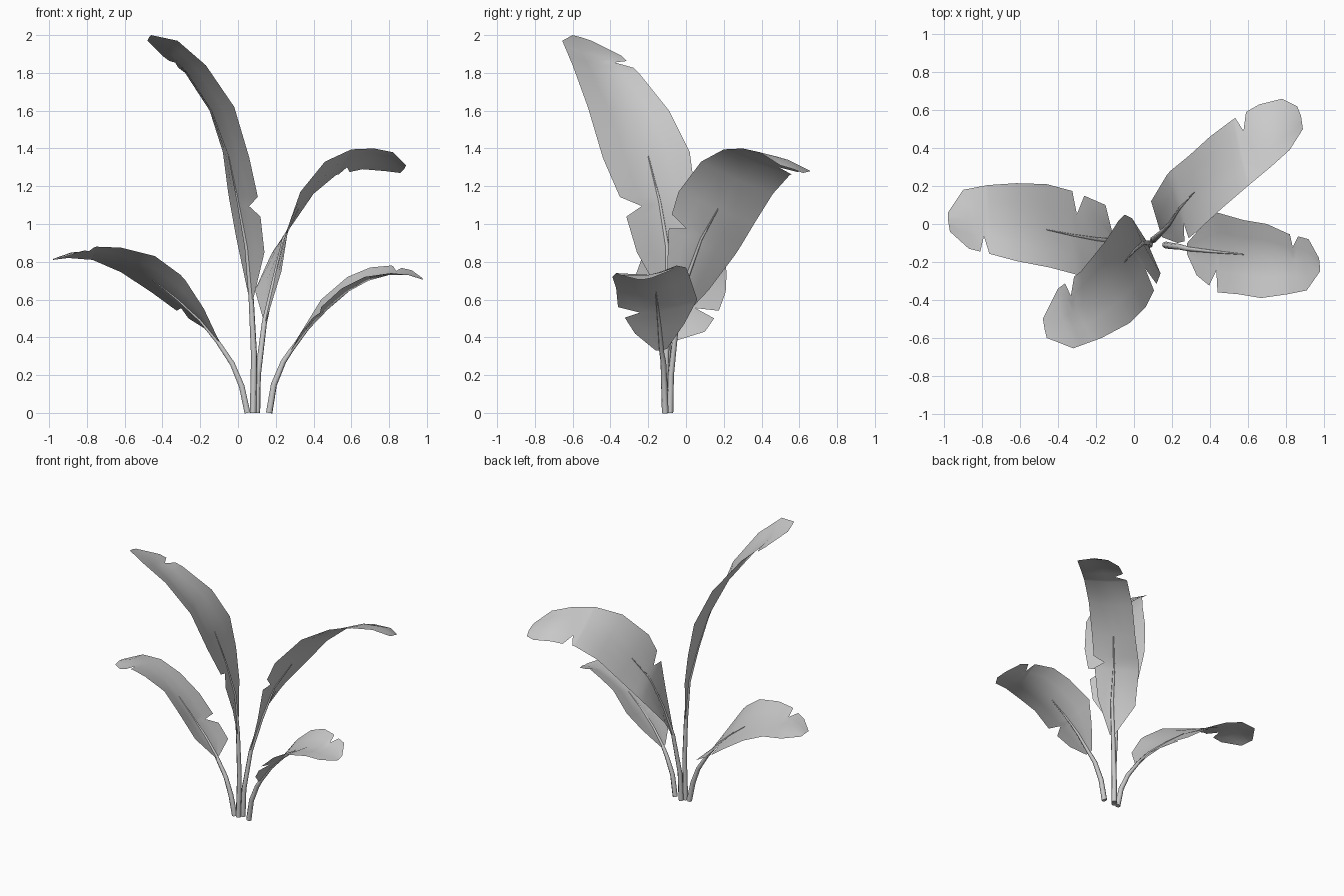
import bpy, math
from mathutils import Vector


def along(pts, t):
    """Point at fractional station t of a guide line."""
    i = min(int(t), len(pts) - 2)
    return Vector(pts[i]).lerp(Vector(pts[i + 1]), t - i)


def shade(obj, angle):
    bpy.ops.object.select_all(action='DESELECT')
    obj.select_set(True)
    bpy.context.view_layer.objects.active = obj
    bpy.ops.object.shade_smooth_by_angle(angle=math.radians(angle))


def leaf(name, left, rib, right, left_tear, right_tear):
    """Loft a blade between left margin, midrib and right margin, with one tear per side."""
    ts = {float(i) for i in range(len(rib))}
    for t in (left_tear, right_tear):
        ts = {s for s in ts if abs(s - t) > 0.12}
        ts |= {t - 0.2, t, t + 0.2}
    ts = sorted(ts)
    verts, faces = [], []
    for t in ts:
        m = along(rib, t)
        dl, dr = along(left, t) - m, along(right, t) - m
        kl = 0.5 if t == left_tear else 1
        kr = 0.5 if t == right_tear else 1
        verts += [m + dl * kl, m + dl * kl * 0.5, m, m + dr * kr * 0.5, m + dr * kr]
    for r in range(len(ts) - 1):
        for c in range(4):
            a = r * 5 + c
            faces.append((a, a + 1, a + 6, a + 5))
    me = bpy.data.meshes.new(name)
    me.from_pydata(verts, [], faces)
    me.update()
    obj = bpy.data.objects.new(name, me)
    bpy.context.collection.objects.link(obj)
    shade(obj, 60)


def stem(name, foot, rib):
    """Tapered stalk running from the ground into the midrib under the blade."""
    pts = foot + rib[:4]
    cu = bpy.data.curves.new(name, 'CURVE')
    cu.dimensions = '3D'
    cu.bevel_depth = 0.018
    cu.bevel_resolution = 1
    cu.use_fill_caps = True
    sp = cu.splines.new('POLY')
    sp.points.add(len(pts) - 1)
    for i, p in enumerate(pts):
        sp.points[i].co = (*p, 1)
        sp.points[i].radius = 1 - 0.85 * (i / (len(pts) - 1)) ** 1.5
    obj = bpy.data.objects.new(name, cu)
    bpy.context.collection.objects.link(obj)
    bpy.ops.object.select_all(action='DESELECT')
    obj.select_set(True)
    bpy.context.view_layer.objects.active = obj
    bpy.ops.object.convert(target='MESH')
    shade(bpy.context.object, 70)


# low leaf arching to the left
rib = [(-.11, -.09, .38), (-.20, -.08, .49), (-.32, -.06, .60), (-.46, -.03, .71),
       (-.62, 0, .80), (-.76, .02, .84), (-.88, .03, .85), (-.98, .02, .815)]
leaf("left_leaf",
     [(-.10, -.11, .38), (-.18, -.24, .55), (-.29, -.27, .72), (-.44, -.23, .83),
      (-.62, -.195, .875), (-.75, -.16, .88), (-.87, -.13, .84), (-.97, -.04, .81)],
     rib,
     [(-.11, -.06, .38), (-.15, .10, .43), (-.31, .17, .53), (-.46, .21, .64),
      (-.62, .215, .745), (-.77, .205, .81), (-.90, .18, .82), (-.98, .06, .81)],
     5.3, 1.9)
stem("left_stem", [(.05, -.11, 0), (.02, -.11, .14), (-.03, -.10, .26)], rib)

# tall leaf leaning forward
rib = [(.07, -.10, .60), (.045, -.10, .88), (0, -.14, 1.12), (-.05, -.20, 1.36),
       (-.14, -.30, 1.60), (-.27, -.42, 1.80), (-.38, -.50, 1.93), (-.47, -.56, 1.99)]
leaf("tall_leaf",
     [(.08, -.12, .60), (.14, -.26, .85), (.11, -.34, 1.12), (.06, -.44, 1.35),
      (-.02, -.52, 1.62), (-.17, -.60, 1.84), (-.32, -.655, 1.97), (-.46, -.60, 2.0)],
     rib,
     [(.06, -.08, .60), (-.01, .03, .93), (-.05, .05, 1.15), (-.08, .02, 1.38),
      (-.15, -.09, 1.60), (-.28, -.25, 1.80), (-.40, -.34, 1.89), (-.48, -.50, 1.97)],
     1.9, 5.5)
stem("tall_stem", [(.08, -.11, 0), (.085, -.105, .3)], rib)

# middle leaf arching to the back right
rib = [(.14, -.05, .48), (.19, 0, .70), (.24, .08, .92), (.32, .17, 1.08), (.43, .28, 1.23),
       (.55, .38, 1.32), (.69, .47, 1.36), (.80, .54, 1.34), (.88, .57, 1.29)]
leaf("back_leaf",
     [(.135, -.03, .49), (.09, .12, .65), (.18, .27, .85), (.29, .36, 1.0), (.40, .46, 1.16),
      (.52, .55, 1.26), (.66, .63, 1.29), (.78, .66, 1.28), (.86, .62, 1.27)],
     rib,
     [(.15, -.07, .49), (.23, -.10, .75), (.27, -.09, 1.0), (.33, -.04, 1.17), (.46, .08, 1.33),
      (.60, .20, 1.395), (.72, .30, 1.40), (.82, .39, 1.38), (.89, .50, 1.31)],
     5.3, 2.1)
stem("back_stem", [(.10, -.085, 0), (.105, -.08, .2)], rib)

# low leaf arching to the right
rib = [(.28, -.13, .33), (.37, -.14, .45), (.47, -.15, .55), (.58, -.16, .64),
       (.69, -.17, .70), (.80, -.18, .73), (.90, -.20, .73), (.98, -.23, .705)]
leaf("right_leaf",
     [(.28, -.10, .34), (.36, -.01, .47), (.44, .06, .60), (.58, .02, .72),
      (.70, 0, .77), (.81, -.05, .78), (.92, -.08, .755), (.975, -.18, .715)],
     rib,
     [(.28, -.16, .33), (.33, -.27, .42), (.44, -.36, .56), (.55, -.37, .66),
      (.67, -.39, .72), (.81, -.37, .74), (.91, -.35, .73), (.98, -.25, .705)],
     5.3, 1.8)
stem("right_stem", [(.165, -.11, 0), (.19, -.115, .15), (.24, -.12, .27)], rib)
